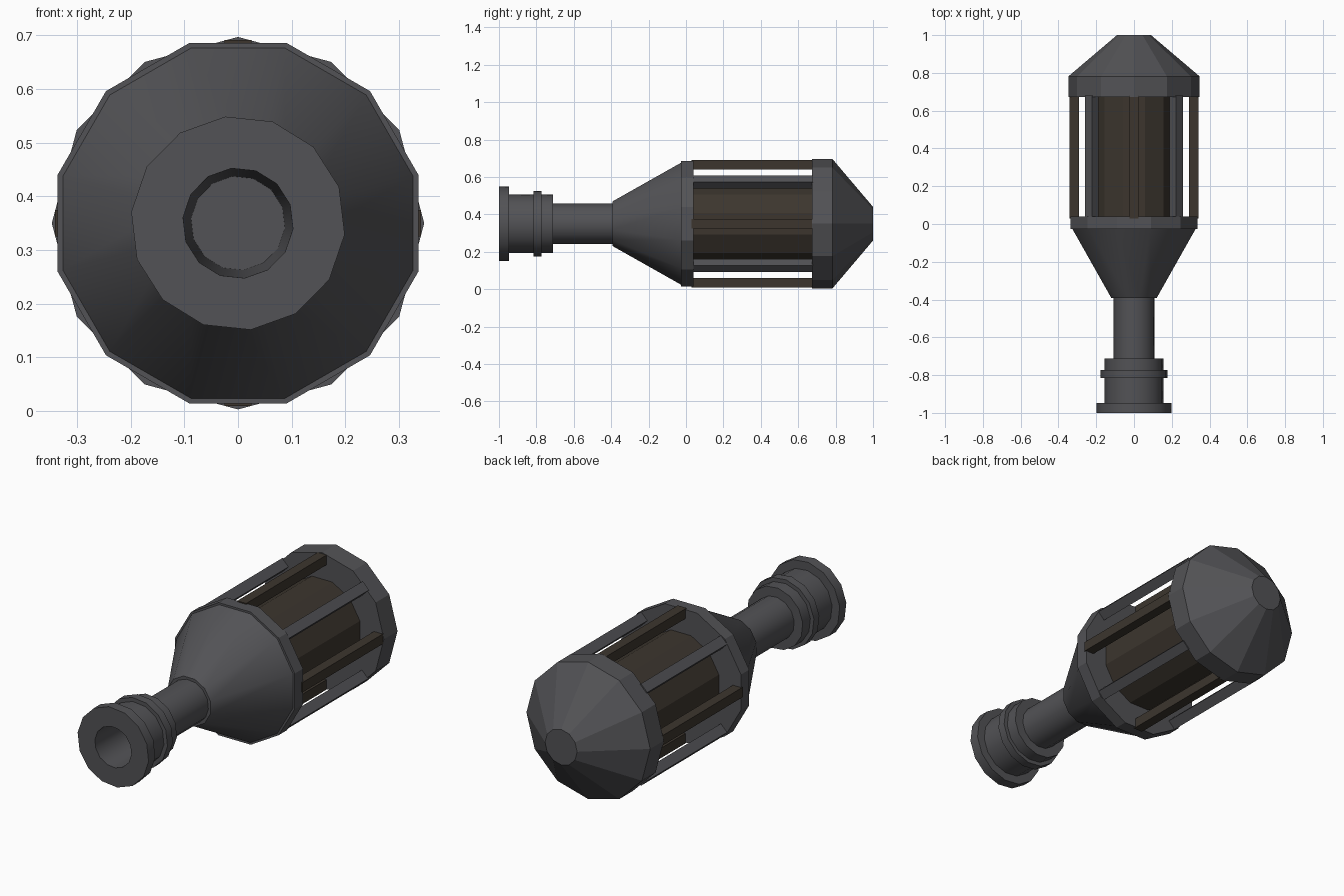
import bpy, bmesh, math

if "Cube" in bpy.data.objects:
    bpy.data.objects.remove(bpy.data.objects["Cube"])

AXIS_Z = 0.35


def material(name, rgb):
    m = bpy.data.materials.new(name)
    m.diffuse_color = (*rgb, 1)
    m.use_nodes = True
    m.node_tree.nodes["Principled BSDF"].inputs["Base Color"].default_value = m.diffuse_color
    return m


brown = material("dark_brown", (0.045, 0.036, 0.027))
grey = material("dark_grey", (0.085, 0.085, 0.092))


def add_object(name, bm, mat, smooth=False):
    bmesh.ops.recalc_face_normals(bm, faces=bm.faces[:])
    mesh = bpy.data.meshes.new(name)
    bm.to_mesh(mesh)
    bm.free()
    ob = bpy.data.objects.new(name, mesh)
    bpy.context.collection.objects.link(ob)
    mesh.materials.append(mat)
    if smooth:
        bpy.ops.object.select_all(action='DESELECT')
        ob.select_set(True)
        bpy.context.view_layer.objects.active = ob
        bpy.ops.object.shade_smooth_by_angle(angle=math.radians(29))
    return ob


def lathe(name, profile, sides, offset, mat, smooth=False):
    """Turn a (y, radius) profile round the long axis and cap both ends."""
    bm = bmesh.new()
    rings = []
    for y, r in profile:
        ring = []
        for i in range(sides):
            a = math.radians(offset) + 2 * math.pi * i / sides
            ring.append(bm.verts.new((r * math.cos(a), y, AXIS_Z + r * math.sin(a))))
        rings.append(ring)
    for a, b in zip(rings, rings[1:]):
        for i in range(sides):
            j = (i + 1) % sides
            bm.faces.new((a[i], a[j], b[j], b[i]))
    bm.faces.new(rings[0])
    bm.faces.new(rings[-1])
    return add_object(name, bm, mat, smooth)


# Hollow neck with flange, sleeve and raised ring
lathe("neck", [(-0.41, 0.088), (-1.0, 0.103), (-1.0, 0.2), (-0.947, 0.2),
               (-0.947, 0.157), (-0.816, 0.157), (-0.816, 0.177), (-0.773, 0.177),
               (-0.773, 0.157), (-0.712, 0.157), (-0.712, 0.109), (-0.38, 0.109)],
      14, -6, grey, True)

# Funnel widening to the collar
lathe("funnel", [(-0.392, 0.124), (-0.024, 0.339)], 12, 15, grey, True)
lathe("collar", [(-0.026, 0.348), (0.04, 0.348)], 12, 15, grey)

# Core inside the cage
lathe("core", [(0.03, 0.22), (0.68, 0.22)], 12, 15, brown, True)

# Pointed end cap
lathe("end_cap", [(0.673, 0.347), (0.782, 0.347), (1.0, 0.09)], 12, 0, grey)

# Eight square cage bars
for k in range(8):
    bm = bmesh.new()
    bmesh.ops.create_cube(bm, size=1)
    a = k * math.pi / 4
    for v in bm.verts:
        rad, tan = 0.316 + v.co.x * 0.05, v.co.z * 0.05
        v.co = (rad * math.cos(a) - tan * math.sin(a),
                0.355 + v.co.y * 0.65,
                AXIS_Z + rad * math.sin(a) + tan * math.cos(a))
    add_object(f"cage_bar_{k + 1}", bm, grey if k % 2 else brown)
